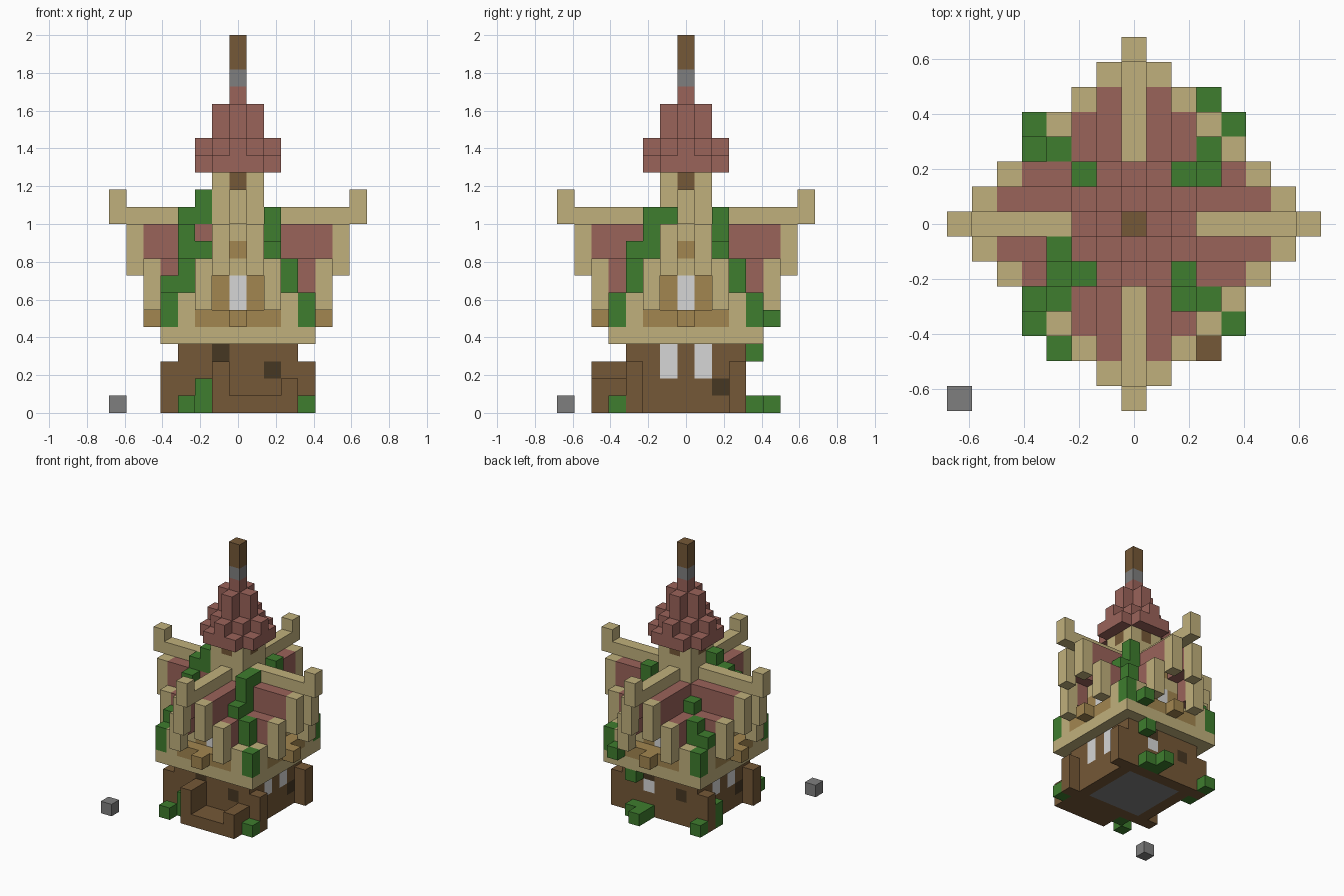
import bpy, bmesh
from itertools import product

if "Cube" in bpy.data.objects:
    bpy.data.objects.remove(bpy.data.objects["Cube"], do_unlink=True)

U = 2 / 22  # edge length of one block


def material(name, hexcol):
    rgb = [int(hexcol[n:n + 2], 16) / 255 for n in (0, 2, 4)]
    col = [c / 12.92 if c < .04 else ((c + .055) / 1.055) ** 2.4 for c in rgb] + [1]
    m = bpy.data.materials.new(name)
    m.use_nodes = True
    m.diffuse_color = col
    m.node_tree.nodes["Principled BSDF"].inputs["Base Color"].default_value = col
    return m


MATS = {
    "brown": material("dark timber brown", "755837"),
    "tan": material("pale timber tan", "C0B07C"),
    "red": material("roof red", "9A635A"),
    "green": material("leaf green", "3E7D2E"),
    "gray": material("stone gray", "7F7F7F"),
    "white": material("window white", "D6D6D6"),
    "wood": material("light wood brown", "A28650"),
    "dark": material("shadow brown", "463722"),
}

grid = {}  # cell -> (part name, colour)


def box(part, col, xs, ys, zs):
    """Fill an inclusive range of cells; a later part replaces an earlier one."""
    rng = [range(r[0], r[1] + 1) if isinstance(r, tuple) else (r,) for r in (xs, ys, zs)]
    for c in product(*rng):
        grid[c] = (part, col)


def four(part, col, t, d, zs):
    """Repeat cells at sideways offset t and outward distance d on all four sides."""
    for s in (-1, 1):
        box(part, col, t, s * d, zs)
        box(part, col, s * d, t, zs)


# Ground floor with corner posts
box("ground_floor", "brown", (-3, 3), (-3, 3), (0, 3))
box("floor_slab", "gray", (-2, 2), (-2, 2), 0)
for sx, sy in product((-1, 1), repeat=2):
    box("corner_posts", "brown", 4 * sx, 3 * sy, (0, 2))

# Ground windows and knots, repeated by a half turn
for s in (-1, 1):
    for y in (-1, 1):
        box("ground_windows", "white", 3 * s, y, (2, 3))
    box("ground_windows", "white", s, 3 * s, 2)
    box("knots", "dark", s, 3 * s, 3)
    box("knots", "dark", -2 * s, 3 * s, 2)
    box("knots", "dark", 3 * s, 2 * s, 1)

# Porch
box("porch", "brown", (0, 2), (-5, -4), 0)
box("porch", "brown", -1, (-5, -4), (0, 2))
box("porch", "brown", 3, (-5, -4), (0, 1))

# Upper floor, crossed gable roofs, ridges and stepped rims
box("upper_slab", "tan", (-4, 4), (-4, 4), 4)
for x, y in product(range(-7, 8), repeat=2):
    m, far = sorted((abs(x), abs(y)))
    if m > 3:
        continue
    top = 12 - 2 * m if m else 11
    if far <= 3:
        box("upper_walls", "tan", x, y, (5, top))
    if far <= 6 - m:
        if m:
            box("roof", "red", x, y, (top - 1, top))
        else:
            box("ridge_beams", "tan", x, y, 11)
    elif far == 7 - m:
        box("gable_rims", "tan", x, y, (top - 2, top) if m else (11, 12))

# Gable windows, shutters and sills
four("gable_windows", "white", 0, 3, (6, 7))
for t in (-1, 1):
    four("shutters", "wood", t, 3, (6, 7))
four("sills", "wood", (-2, 2), 4, 5)
four("planters", "wood", 0, 5, 5)
four("gable_beams", "wood", 0, 3, 9)

# Tower and spire
box("tower", "tan", (-1, 1), (-1, 1), (11, 13))
four("tower_openings", "brown", 0, 1, 13)
for z, reach in ((14, 3), (15, 2), (16, 1), (17, 1), (18, 0)):
    for x, y in product(range(-2, 3), repeat=2):
        if abs(x) + abs(y) <= reach:
            box("spire", "red", x, y, z)
box("spire_collar", "gray", 0, 0, 19)
box("spire_tip", "brown", 0, 0, (20, 21))

# Vines down the four valleys
for sx, sy in product((-1, 1), repeat=2):
    box("vines", "green", 2 * sx, 2 * sy, (9, 11 if sx > 0 else 9))
    box("vines", "green", 3 * sx, 3 * sy, (7, 8))
    box("vines", "green", 4 * sx, 4 * sy, (5, 6))
    if sx < 0:
        box("vines", "green", -4, 3 * sy, 7)
box("vines", "green", 2, -1, 11)
box("vines", "green", -2, -1, (11, 12))
box("vines", "green", -3, -1, 11)
box("vines", "green", -3, -2, (9, 10))
box("vines", "green", 2, -3, 9)
box("vines", "green", 3, 2, 9)
box("vines", "green", 3, 5, 5)

# Bushes at the foot and the loose stone
for c in ((-3, -5, 0), (4, -4, 0), (1, (4, 5), 0), (2, 4, 0), (-4, 4, 0),
          (2, 4, 3), (-2, -4, (0, 1)), (-4, 2, (0, 1))):
    box("bushes", "green", *c)
box("loose_stone", "gray", -7, -7, 0)

# Turn each part into a mesh of its exposed block faces
parts = {}
for cell, key in grid.items():
    parts.setdefault(key, []).append(cell)

for (part, col), cells in parts.items():
    bm = bmesh.new()
    verts = {}
    for cell in cells:
        for axis, side in product(range(3), (0, 1)):
            near = list(cell)
            near[axis] += 2 * side - 1
            if tuple(near) in grid:
                continue
            loop = []
            for a, b in ((0, 0), (1, 0), (1, 1), (0, 1)):
                p = list(cell)
                p[axis] += side
                p[(axis + 1) % 3] += a
                p[(axis + 2) % 3] += b
                p = tuple(p)
                if p not in verts:
                    verts[p] = bm.verts.new(((p[0] - .5) * U, (p[1] - .5) * U, p[2] * U))
                loop.append(verts[p])
            bm.faces.new(loop if side else loop[::-1])
    mesh = bpy.data.meshes.new(part)
    bm.to_mesh(mesh)
    bm.free()
    mesh.materials.append(MATS[col])
    bpy.context.collection.objects.link(bpy.data.objects.new(part, mesh))
